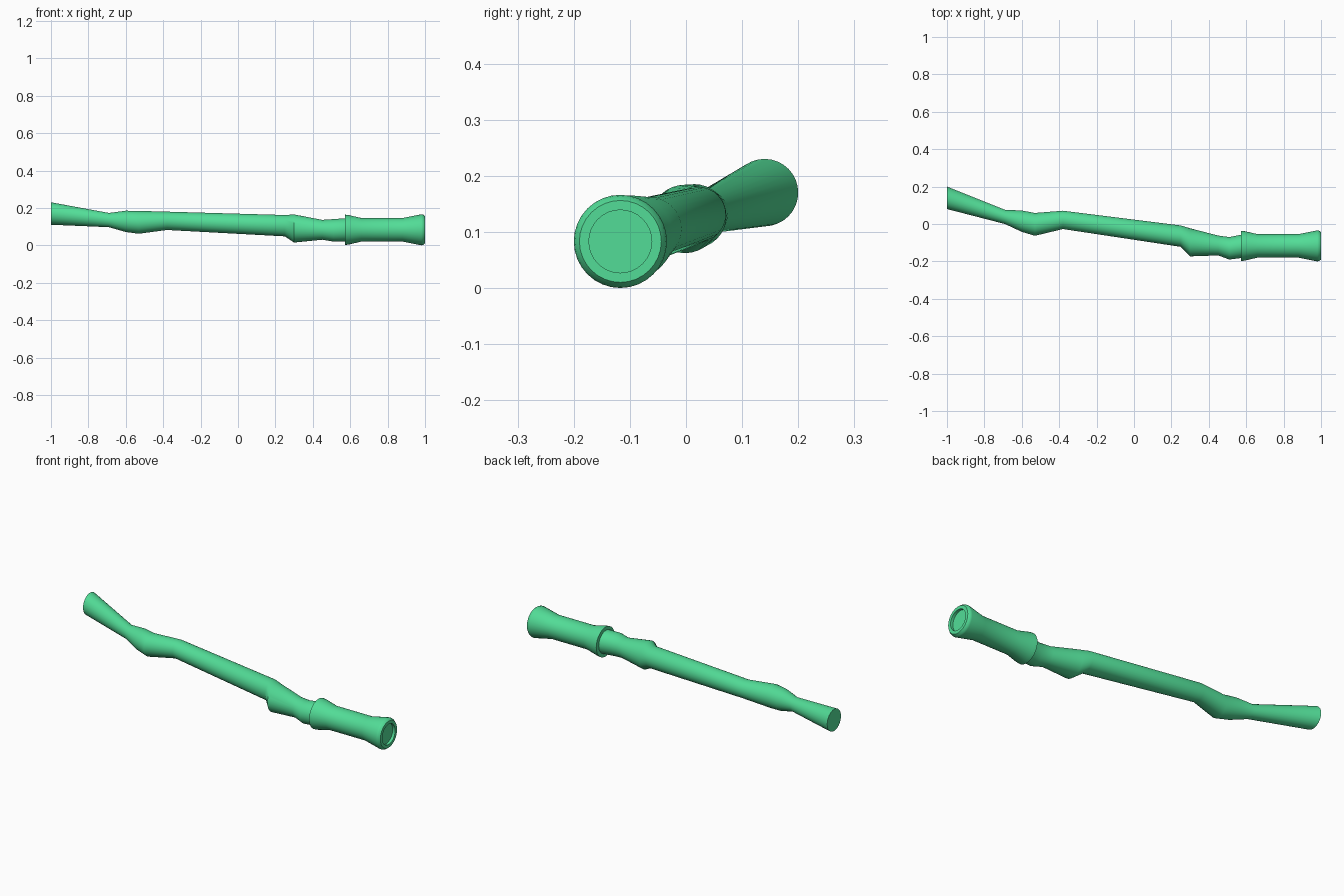
import bpy
import bmesh
from math import cos, sin, tau, radians

SIDES = 32

cube = bpy.data.objects.get("Cube")
if cube:
    bpy.data.objects.remove(cube, do_unlink=True)

# Single green material
green = bpy.data.materials.new("Jade green")
green.use_nodes = True
colour = (0.085, 0.72, 0.31, 1.0)
green.diffuse_color = colour
green.node_tree.nodes["Principled BSDF"].inputs["Base Color"].default_value = colour


def loft(name, sections):
    """Skin circular sections (x, y, z, radius) into a closed tube."""
    bm = bmesh.new()
    rings = []
    for x, y, z, radius in sections:
        angles = [tau * i / SIDES for i in range(SIDES)]
        rings.append([bm.verts.new((x, y + radius * cos(a), z + radius * sin(a)))
                      for a in angles])
    for a, b in zip(rings, rings[1:]):
        for i in range(SIDES):
            j = (i + 1) % SIDES
            bm.faces.new((a[i], a[j], b[j], b[i]))
    bm.faces.new(rings[0])
    bm.faces.new(rings[-1])
    bmesh.ops.recalc_face_normals(bm, faces=bm.faces[:])
    mesh = bpy.data.meshes.new(name)
    bm.to_mesh(mesh)
    bm.free()
    mesh.materials.append(green)
    obj = bpy.data.objects.new(name, mesh)
    bpy.context.collection.objects.link(obj)
    bpy.ops.object.select_all(action="DESELECT")
    obj.select_set(True)
    bpy.context.view_layer.objects.active = obj
    bpy.ops.object.shade_smooth_by_angle(angle=radians(40))
    return obj


# Knobbly shaft, from flared tip to the neck inside the grip
loft("shaft", [
    (-1.0, 0.14, 0.17, 0.06),
    (-0.69, 0.038, 0.135, 0.038),
    (-0.60, 0.015, 0.128, 0.057),
    (-0.53, -0.002, 0.123, 0.061),
    (-0.38, 0.022, 0.131, 0.049),
    (0.25, -0.065, 0.105, 0.057),
    (0.30, -0.098, 0.09, 0.075),
    (0.45, -0.115, 0.083, 0.053),
    (0.51, -0.13, 0.08, 0.06),
    (0.59, -0.117, 0.083, 0.063),
])

# Turned grip with collar, flared butt and shallow end recess
grip_profile = [
    (0.572, 0.081), (0.59, 0.079), (0.66, 0.063), (0.88, 0.063),
    (0.98, 0.083), (0.99, 0.081), (1.0, 0.073), (1.0, 0.056), (0.985, 0.056),
]
loft("grip", [(x, -0.117, 0.083, r) for x, r in grip_profile])
